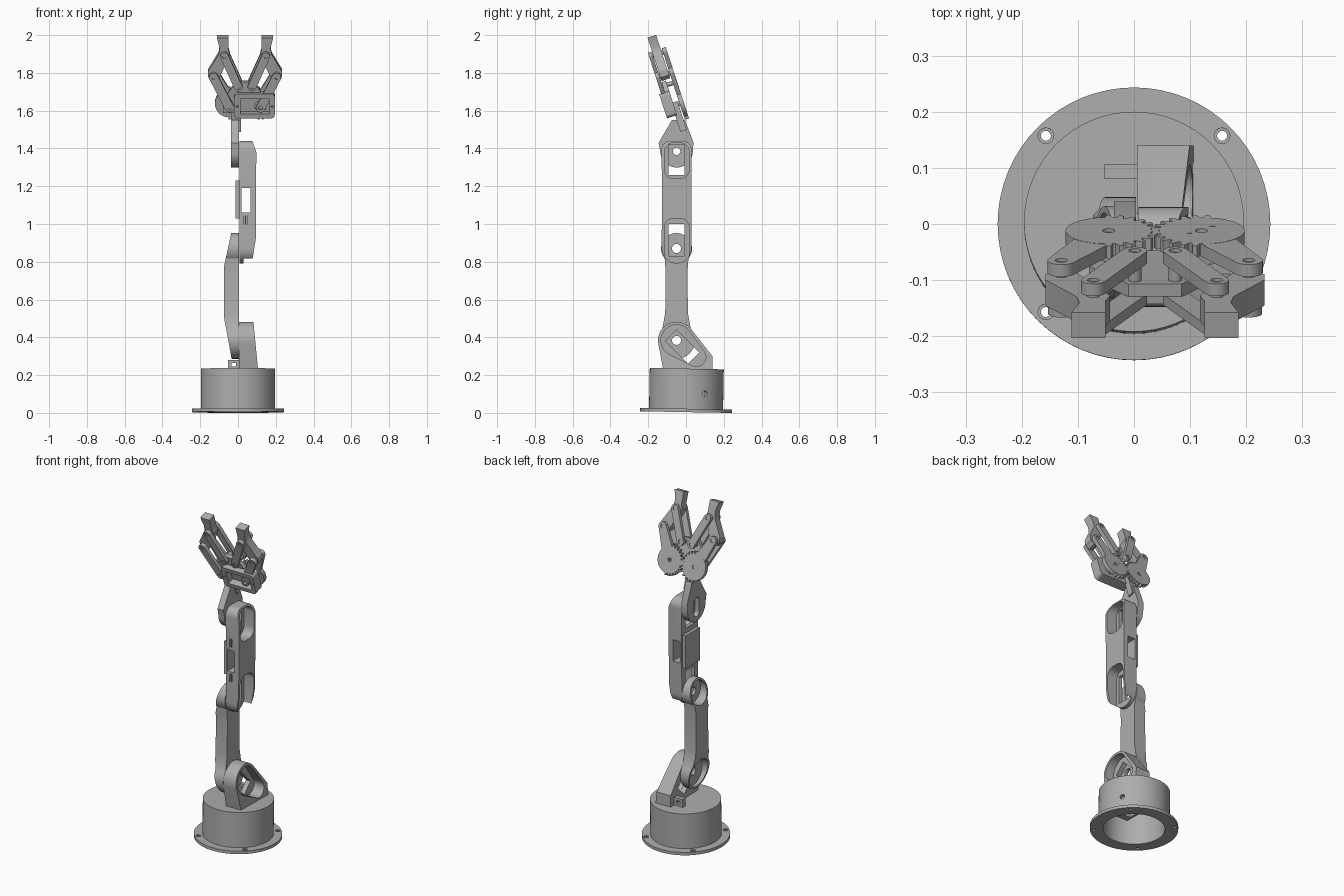
import bpy, bmesh
from math import cos, sin, pi, radians, atan2, acos, hypot
from mathutils import Matrix, Vector

if "Cube" in bpy.data.objects:
    bpy.data.objects.remove(bpy.data.objects["Cube"])

grey = bpy.data.materials.new("matte grey")
grey.use_nodes = True
grey.diffuse_color = (0.42, 0.42, 0.42, 1)
grey.node_tree.nodes["Principled BSDF"].inputs["Base Color"].default_value = (0.42, 0.42, 0.42, 1)


# Drawing planes: u, v, extrusion direction, origin
def plane(u, v, origin=(0, 0, 0)):
    u, v = Vector(u), Vector(v)
    return Matrix((u, v, u.cross(v))).transposed().to_4x4(), Vector(origin)


LEAN = radians(18)
SIDE = plane((0, 1, 0), (0, 0, 1))
FRONT = plane((1, 0, 0), (0, 0, 1))
TOP = plane((1, 0, 0), (0, 1, 0))
GRIP = plane((1, 0, 0), (0, -sin(LEAN), cos(LEAN)), (0, 0, 1.56))
parts = []


def prism(name, pts, d0, d1, frame):
    bm = bmesh.new()
    rot, origin = frame
    ends = [[bm.verts.new(rot @ Vector((u, v, d)) + origin) for u, v in pts] for d in (d0, d1)]
    bm.faces.new(ends[0])
    bm.faces.new(ends[1])
    for i in range(len(pts)):
        j = (i + 1) % len(pts)
        bm.faces.new((ends[0][i], ends[0][j], ends[1][j], ends[1][i]))
    bmesh.ops.recalc_face_normals(bm, faces=bm.faces)
    mesh = bpy.data.meshes.new(name)
    bm.to_mesh(mesh)
    bm.free()
    mesh.materials.append(grey)
    obj = bpy.data.objects.new(name, mesh)
    bpy.context.collection.objects.link(obj)
    parts.append(obj)
    return obj


def combine(obj, tool, op="DIFFERENCE"):
    mod = obj.modifiers.new("combine", "BOOLEAN")
    mod.operation, mod.object, mod.solver = op, tool, "EXACT"
    bpy.context.view_layer.objects.active = obj
    bpy.ops.object.modifier_apply(modifier=mod.name)
    parts.remove(tool)
    bpy.data.objects.remove(tool)


def cut(obj, pts, d0, d1, frame):
    combine(obj, prism("cutter", pts, d0, d1, frame))


def arc(c, r, a0, a1, n=24):
    return [(c[0] + r * cos(radians(a0 + (a1 - a0) * i / n)),
             c[1] + r * sin(radians(a0 + (a1 - a0) * i / n))) for i in range(n + 1)]


def circle(c, r, n=32):
    return arc(c, r, 0, 360, n)[:-1]


def rect(u0, u1, v0, v1, r=0):
    if not r:
        return [(u0, v0), (u1, v0), (u1, v1), (u0, v1)]
    return (arc((u1 - r, v0 + r), r, -90, 0, 6) + arc((u1 - r, v1 - r), r, 0, 90, 6)
            + arc((u0 + r, v1 - r), r, 90, 180, 6) + arc((u0 + r, v0 + r), r, 180, 270, 6))


def capsule(p, q, r1, r2):
    a = math_deg(atan2(q[1] - p[1], q[0] - p[0]))
    t = math_deg(acos((r1 - r2) / hypot(q[0] - p[0], q[1] - p[1])))
    return arc(q, r2, a - t, a + t, 14) + arc(p, r1, a + t, a + 360 - t, 14)


def math_deg(x):
    return x * 180 / pi


# Base: hollow drum with a drilled flange, very slightly tilted
base = prism("base_drum", circle((0, 0), 0.196, 64), 0.01, 0.23, TOP)
combine(base, prism("flange", circle((0, 0), 0.243, 64), 0, 0.018, TOP), "UNION")
cut(base, circle((0, 0), 0.17, 48), -0.02, 0.205, TOP)
for sx in (-1, 1):
    for sy in (-1, 1):
        cut(base, circle((sx * 0.157, sy * 0.157), 0.009, 16), -0.02, 0.05, TOP)
        cut(base, circle((sx * 0.157, sy * 0.157), 0.014, 16), 0.012, 0.05, TOP)
cable_side = plane((0.5, -0.85, 0), (0, 0, 1))
cut(base, circle((0, 0.1), 0.014, 16), -0.25, -0.1, cable_side)
mount = prism("base_servo_mount", rect(-0.05, 0.07, -0.12, 0.12), 0.12, 0.21, TOP)
cut(mount, rect(-0.035, 0.055, -0.08, 0.08), 0.1, 0.19, TOP)
for obj in (base, mount):
    obj.data.transform(Matrix.Translation((0, 0, 0.004)) @ Matrix.Rotation(-0.018, 4, "X"))
clip = prism("cable_clip", rect(-0.053, 0.01, 0.225, 0.28), -0.107, -0.08, FRONT)
cut(clip, rect(-0.035, -0.01, 0.245, 0.265), -0.12, -0.07, FRONT)

# Joint centres in the side plane (y, z)
shoulder, elbow, wrist = (-0.05, 0.384), (-0.05, 0.87), (-0.05, 1.385)

# Shoulder bracket with servo pocket
bracket = prism("shoulder_bracket", arc(shoulder, 0.098, 45, 190)
                + [(-0.12, 0.225), (0.14, 0.225), (0.14, 0.3)], 0.005, 0.12, SIDE)
combine(bracket, prism("taper", [(0.005, 0.2), (0.108, 0.2), (0.105, 0.24), (0.08, 0.5), (0.005, 0.5)],
                       -0.3, 0.3, FRONT), "INTERSECT")
cut(bracket, capsule(shoulder, (0.055, 0.295), 0.083, 0.05), 0.035, 0.2, SIDE)
diagonal = plane((0, 0.707, -0.707), (0, 0.707, 0.707), (0, -0.02, 0.35))
cut(bracket, rect(-0.085, 0.085, -0.042, 0.042), -0.1, 0.1, diagonal)

# Lower arm, waisted, with round horn recesses on the outside
lower = prism("lower_arm", arc(shoulder, 0.098, 140, 400) + [(0.01, 0.53), (0.008, 0.75)]
              + arc(elbow, 0.082, -40, 220) + [(-0.108, 0.75), (-0.11, 0.53)], -0.1, 0.004, SIDE)
combine(lower, prism("taper", [(0.004, 0.2), (0.004, 1), (-0.033, 1), (-0.036, 0.95), (-0.073, 0.78),
                               (-0.073, 0.5), (-0.036, 0.3), (-0.03, 0.2)], -0.3, 0.3, FRONT), "INTERSECT")
for joint, r in ((shoulder, 0.085), (elbow, 0.07)):
    cut(lower, circle(joint, r), -0.2, -0.014, SIDE)
    cut(lower, circle(joint, 0.024, 20), -0.2, 0.1, SIDE)

# Forearm with two servo pockets and a cable window
fore = prism("forearm", arc(elbow, 0.079, 180, 360) + [(0.03, 1.2)] + arc((-0.02, 1.39), 0.05, 0, 90, 8)
             + arc((-0.08, 1.39), 0.05, 90, 180, 8) + [(-0.127, 1.2)], 0.008, 0.15, SIDE)
combine(fore, prism("taper", [(0.008, 0.7), (0.06, 0.7), (0.07, 0.77), (0.094, 0.92), (0.097, 1.38),
                              (0.073, 1.45), (0.008, 1.45)], -0.3, 0.3, FRONT), "INTERSECT")
for z0, z1, hole0, hole1 in ((0.79, 1.03, 0.83, 1.0), (1.24, 1.43, 1.26, 1.42)):
    cut(fore, rect(-0.115, 0.017, z0, z1, 0.05), 0.03, 0.2, SIDE)
    cut(fore, rect(-0.092, -0.008, hole0, hole1), -0.1, 0.2, SIDE)
cut(fore, rect(0.018, 0.067, 1.06, 1.19), -0.3, 0.3, FRONT)
for z in (1.0, 1.21):
    for x in (0.034, 0.046):
        cut(fore, rect(x - 0.003, x + 0.003, z, z + 0.05), 0.12, 0.2, FRONT)
prism("forearm_cover", rect(-0.115, 0.02, 1.03, 1.23), -0.012, 0.01, SIDE)

# Wrist plate and the arm joining it to the gripper
hand = prism("wrist_plate", arc(wrist, 0.086, 180, 360)
             + [(0.04, 1.43), (-0.005, 1.55), (-0.075, 1.55), (-0.145, 1.43)], -0.036, 0.004, SIDE)
cut(hand, capsule((-0.05, 1.35), (-0.05, 1.42), 0.023, 0.023), -0.1, -0.008, SIDE)
cut(hand, circle(wrist, 0.02, 20), -0.1, 0.1, SIDE)
prism("wrist_bridge", rect(-0.036, 0.015, -0.06, 0.1), 0.015, 0.05, GRIP)

# Gripper carrier and servo frame
MID = 0.0375
prism("gripper_carrier", [(-0.08, 0.05), (-0.08, 0.12), (-0.025, 0.2), (-0.01, 0.222), (0.085, 0.222),
                          (0.1, 0.2), (0.118, 0.17), (0.118, 0.14), (-0.01, 0.14), (-0.01, 0.05)],
      0.04, 0.064, GRIP)
frame = prism("servo_frame", rect(-0.02, 0.195, 0.03, 0.165, 0.02), 0.04, 0.096, GRIP)
cut(frame, rect(0.012, 0.168, 0.055, 0.138), 0.055, 0.2, GRIP)
cut(frame, circle((0.12, 0.084), 0.03, 24), 0, 0.2, GRIP)
for x in (-0.004, 0.181):
    cut(frame, circle((x, 0.097), 0.006, 12), 0.08, 0.2, GRIP)

# Gripper halves: gear, links, pins and finger, one half mirrored from the other
BACK, FACE = (-0.015, 0.008), (0.065, 0.085)


def gear_outline(c, toward, phase):
    pts = []
    for i in range(24):
        a = toward + i * 15 + phase
        off = (i * 15 + phase + 180) % 360 - 180
        toothed = abs(off) < 100
        for da, r in ((-5.5, 0.075), (-2.5, 0.089), (2.5, 0.089), (5.5, 0.075)):
            r = r if toothed else 0.077
            pts.append((c[0] + r * cos(radians(a + da)), c[1] + r * sin(radians(a + da))))
    return pts


def link(name, p, q, r1, r2, layer):
    obj = prism(name, capsule(p, q, r1, r2), *layer, GRIP)
    for c in (p, q):
        cut(obj, circle(c, 0.011, 16), -0.1, 0.2, GRIP)


for label, s in (("right", -1), ("left", 1)):
    def at(x, v):
        return (MID + s * x, v)
    axle, knuckle, tip_pin, root = at(0.0825, 0.084), at(0.167, 0.254), at(0.11, 0.37), at(0.036, 0.199)
    gear = prism(label + "_gear", gear_outline(axle, 0 if s < 0 else 180, 0 if s < 0 else 7.5), *BACK, GRIP)
    cut(gear, circle(axle, 0.011, 16), -0.1, 0.2, GRIP)
    if s > 0:
        for dx, dv in ((0.02, -0.02), (-0.02, 0.02)):
            cut(gear, circle((axle[0] + dx, axle[1] + dv), 0.006, 12), -0.1, 0.2, GRIP)
    link(label + "_gear_arm", axle, knuckle, 0.04, 0.025, (BACK[0] + 0.0005, BACK[1] + 0.0005))
    link(label + "_outer_link", axle, knuckle, 0.024, 0.024, FACE)
    for side, layer in (("back", BACK), ("front", FACE)):
        link(label + "_inner_link_" + side, root, tip_pin, 0.022, 0.022, layer)
    for name, c in (("knuckle_pin", knuckle), ("tip_pin", tip_pin), ("root_pin", root)):
        prism(label + "_" + name, circle(c, 0.012, 16), -0.009, 0.079, GRIP)
    if s < 0:
        prism("gear_axle", circle(axle, 0.012, 16), -0.009, 0.079, GRIP)
    prism(label + "_finger", [at(x, v) for x, v in (
        (0.149, 0.468), (0.088, 0.468), (0.088, 0.4), (0.08, 0.37), (0.09, 0.345), (0.138, 0.242),
        (0.155, 0.227), (0.175, 0.227), (0.195, 0.246), (0.195, 0.28), (0.14, 0.375), (0.135, 0.41))],
        0.014, 0.062, GRIP)

# Smooth curved walls, keep edges crisp
bpy.ops.object.select_all(action="DESELECT")
for obj in parts:
    obj.select_set(True)
bpy.context.view_layer.objects.active = parts[0]
bpy.ops.object.shade_smooth_by_angle(angle=radians(30))
